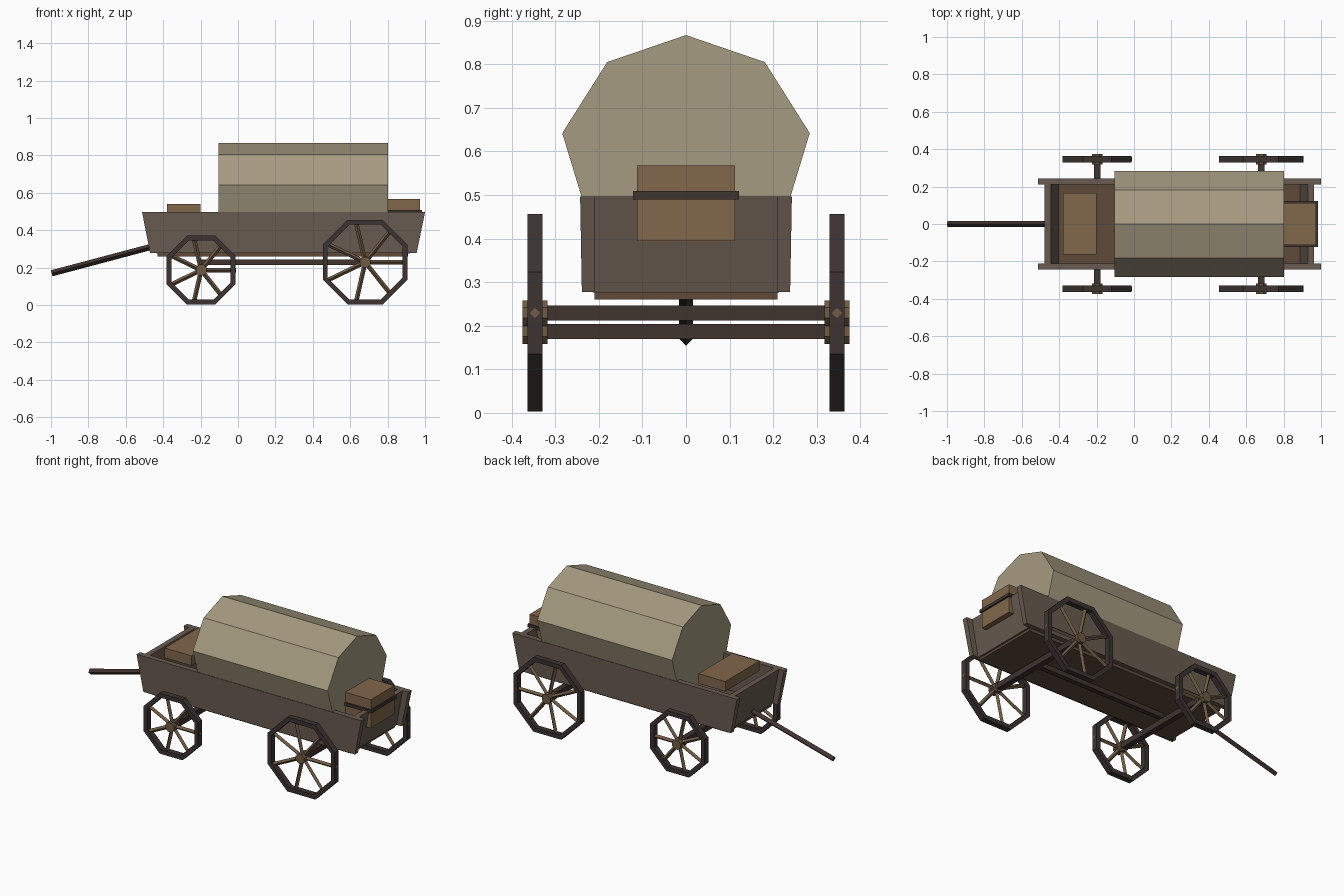
import bpy, bmesh
from math import sin, cos, pi
from mathutils import Vector

if "Cube" in bpy.data.objects:
    bpy.data.objects.remove(bpy.data.objects["Cube"])


def mat(name, r, g, b):
    m = bpy.data.materials.new(name)
    m.diffuse_color = (r, g, b, 1)
    m.use_nodes = True
    m.node_tree.nodes["Principled BSDF"].inputs["Base Color"].default_value = m.diffuse_color
    return m


BOARD = mat("weathered_board", 0.14, 0.105, 0.08)
FLOOR = mat("floor_wood", 0.115, 0.07, 0.042)
DARK = mat("dark_wood", 0.05, 0.033, 0.028)
RIM = mat("rim_dark", 0.045, 0.034, 0.032)
LIGHT = mat("light_wood", 0.22, 0.135, 0.07)
SPOKE = mat("spoke_wood", 0.16, 0.105, 0.06)
CANVAS = mat("canvas", 0.38, 0.325, 0.22)


def finish(name, bm, material):
    bmesh.ops.recalc_face_normals(bm, faces=bm.faces)
    me = bpy.data.meshes.new(name)
    bm.to_mesh(me)
    bm.free()
    ob = bpy.data.objects.new(name, me)
    me.materials.append(material)
    bpy.context.collection.objects.link(ob)
    return ob


def loft(name, a, b, material):
    """Closed solid between two matching outlines."""
    bm = bmesh.new()
    va, vb = [bm.verts.new(p) for p in a], [bm.verts.new(p) for p in b]
    n = len(va)
    bm.faces.new(va)
    bm.faces.new(vb[::-1])
    for i in range(n):
        j = (i + 1) % n
        bm.faces.new((va[i], vb[i], vb[j], va[j]))
    return finish(name, bm, material)


def box(name, x, y, z, material):
    pts = [(y[0], z[0]), (y[1], z[0]), (y[1], z[1]), (y[0], z[1])]
    return loft(name, [(x[0], *p) for p in pts], [(x[1], *p) for p in pts], material)


def rod(name, p, q, r, sides, material, turn=0.0):
    p, q = Vector(p), Vector(q)
    d = (q - p).normalized()
    u = d.cross(Vector((0, 1, 0)))
    u = u.normalized() if u.length > 0.01 else Vector((1, 0, 0))
    v = d.cross(u)
    ring = [r * (cos(turn + 2 * pi * i / sides) * u + sin(turn + 2 * pi * i / sides) * v)
            for i in range(sides)]
    return loft(name, [p + o for o in ring], [q + o for o in ring], material)


def rim(name, x, y, z, apothem, thick, half):
    """Octagonal ring with flat sides up and down."""
    bm = bmesh.new()
    rings = []
    for a, dy in ((apothem, -half), (apothem, half),
                  (apothem - thick, half), (apothem - thick, -half)):
        r = a / cos(pi / 8)
        rings.append([bm.verts.new((x + r * cos(pi / 8 + i * pi / 4), y + dy,
                                    z + r * sin(pi / 8 + i * pi / 4))) for i in range(8)])
    for k in range(4):
        a, b = rings[k], rings[(k + 1) % 4]
        for i in range(8):
            j = (i + 1) % 8
            bm.faces.new((a[i], a[j], b[j], b[i]))
    return finish(name, bm, RIM)


# wagon bed: floor, flared side boards, leaning end boards
box("bed_floor", (-0.43, 0.91), (-0.21, 0.21), (0.26, 0.282), FLOOR)
side = [(-0.47, 0.278), (0.955, 0.278), (1.0, 0.497), (-0.513, 0.497)]
for s, n in ((-1, "front"), (1, "back")):
    loft("side_board_" + n,
         [(x, s * 0.21, z) for x, z in side],
         [(x, s * (0.239 if z < 0.3 else 0.243), z) for x, z in side], BOARD)
for n, lo, hi in (("left", -0.435, -0.478), ("right", 0.92, 0.962)):
    w = 0.033 if n == "left" else -0.033
    prof = [(lo, 0.275), (lo + w, 0.275), (hi + w, 0.497), (hi, 0.497)]
    loft("end_board_" + n, [(x, -0.212, z) for x, z in prof],
         [(x, 0.212, z) for x, z in prof], BOARD)

# canvas cover
half = [(0.18, 0.282), (0.24, 0.497), (0.284, 0.642), (0.181, 0.805)]
arch = half + [(0, 0.867)] + [(-y, z) for y, z in half[::-1]]
loft("canvas_cover", [(-0.105, y, z) for y, z in arch],
     [(0.803, y, z) for y, z in arch], CANVAS)

# seat, rear crate and its strap
box("seat", (-0.38, -0.2), (-0.162, 0.165), (0.48, 0.54), LIGHT)
box("rear_crate", (0.80, 0.974), (-0.113, 0.113), (0.395, 0.568), LIGHT)
box("crate_strap", (0.803, 0.983), (-0.122, 0.122), (0.49, 0.509), DARK)

# running gear
box("reach_pole", (-0.197, 0.68), (-0.015, 0.015), (0.213, 0.243), DARK)
rod("tongue", (-0.45, 0, 0.315), (-0.996, 0, 0.17), 0.0165, 4, DARK)

# axles and wheels
for n, x, ap in (("left", -0.197, 0.184), ("right", 0.68, 0.2265)):
    z = ap + 0.003
    box("axle_" + n, (x - 0.0175, x + 0.0175), (-0.32, 0.32), (z - 0.0175, z + 0.0175), DARK)
    for s, m in ((-1, "front"), (1, "back")):
        tag = n + "_" + m
        y = s * 0.3465
        rim("wheel_rim_" + tag, x, y, z, ap, 0.026, 0.0175)
        rod("wheel_hub_" + tag, (x, y - 0.029, z), (x, y + 0.029, z), 0.031, 8, SPOKE, pi / 8)
        for i in range(7):
            t = 2 * pi * i / 7
            r = ap + 0.001 if i == 0 else ap - 0.01
            rod("spoke_%s_%d" % (tag, i), (x, y, z),
                (x + r * cos(t), y, z + r * sin(t)), 0.012, 4, SPOKE)
